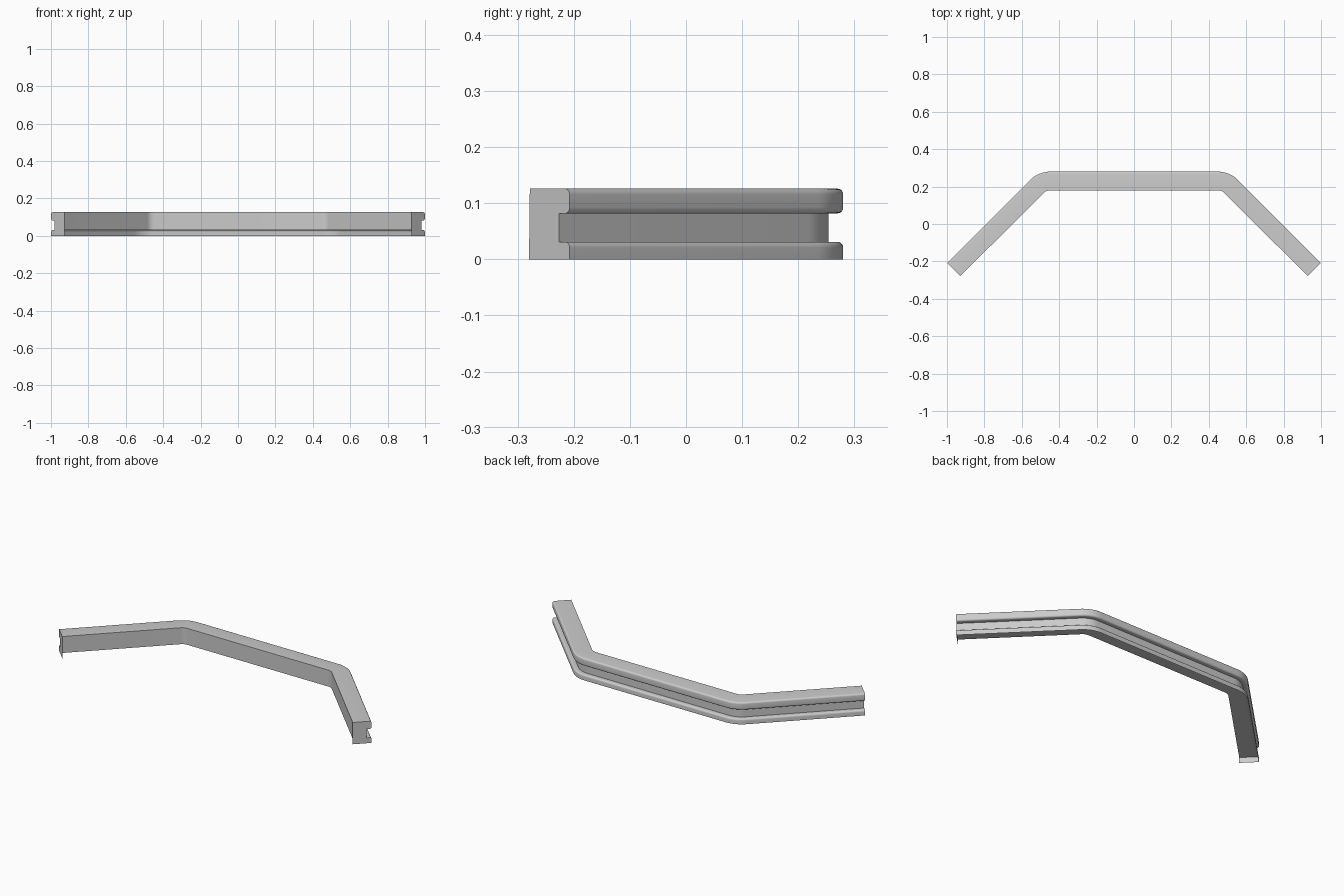
import bpy, bmesh, math
from mathutils import Vector

if "Cube" in bpy.data.objects:
    bpy.data.objects.remove(bpy.data.objects["Cube"])

R = 0.10                      # centreline bend radius
A = 0.49 - R * math.tan(math.radians(22.5))
STEPS = 10
S = math.sqrt(0.5)


def stations():
    """Centreline points with outward normals, left end to right end."""
    left = [(Vector((-0.9635, -0.243)), Vector((-S, S)))]
    for i in range(STEPS + 1):
        t = math.radians(135 - 45 * i / STEPS)
        n = Vector((math.cos(t), math.sin(t)))
        left.append((Vector((-A, 0.23 - R)) + n * R, n))
    right = [(Vector((-p.x, p.y)), Vector((-n.x, n.y))) for p, n in reversed(left)]
    return left + right


def arc(o, z, r, start, end):
    """Rounded edge as (offset, z) points around centre o, z."""
    return [(o + r * math.cos(math.radians(start + (end - start) * k / 5)),
             z + r * math.sin(math.radians(start + (end - start) * k / 5))) for k in range(6)]


def finish(name, bm):
    bmesh.ops.recalc_face_normals(bm, faces=bm.faces)
    me = bpy.data.meshes.new(name)
    bm.to_mesh(me)
    bm.free()
    ob = bpy.data.objects.new(name, me)
    bpy.context.collection.objects.link(ob)
    bpy.context.view_layer.objects.active = ob
    ob.select_set(True)
    bpy.ops.object.shade_smooth_by_angle(angle=math.radians(30))
    ob.select_set(False)


def sweep(name, profile):
    """Open shell: profile carried along the bent path."""
    bm = bmesh.new()
    rings = [[bm.verts.new((*(p + n * o), z)) for o, z in profile] for p, n in stations()]
    for a, b in zip(rings, rings[1:]):
        for j in range(len(profile) - 1):
            bm.faces.new((a[j], b[j], b[j + 1], a[j + 1]))
    finish(name, bm)


def end_cap(name, outline, station):
    bm = bmesh.new()
    p, n = station
    bm.faces.new([bm.verts.new((*(p + n * o), z)) for o, z in outline])
    finish(name, bm)


IN = -0.05                    # inner face offset
WEB = 0.024                   # recessed outer face offset
r = 0.010
# Top flange: inner face, flat top, rounded outer edges, underside back to the web
top = [(IN, 0.082), (IN, 0.126)] + arc(0.05 - r, 0.126 - r, r, 90, 0) \
    + arc(0.05 - r, 0.082 + r, r, 0, -90) + [(WEB, 0.082)]
# Web: recessed outer face, underside, inner face
web = [(WEB, 0.082), (WEB, 0.031), (IN, 0.031), (IN, 0.082)]
# Bottom flange: ledge, rounded outer edge, skirt down to the floor, hollow below
bottom = [(WEB, 0.031)] + arc(0.05 - r, 0.031 - r, r, 90, 0) + [(0.05, 0.0)]

sweep("top_flange", top)
sweep("recessed_web", web)
sweep("bottom_skirt", bottom)

# End caps reach the floor at both ends
outline = top[1:] + bottom + [(IN - 0.002, 0.0)]
end_cap("left_end_cap", outline, stations()[0])
end_cap("right_end_cap", outline, stations()[-1])
